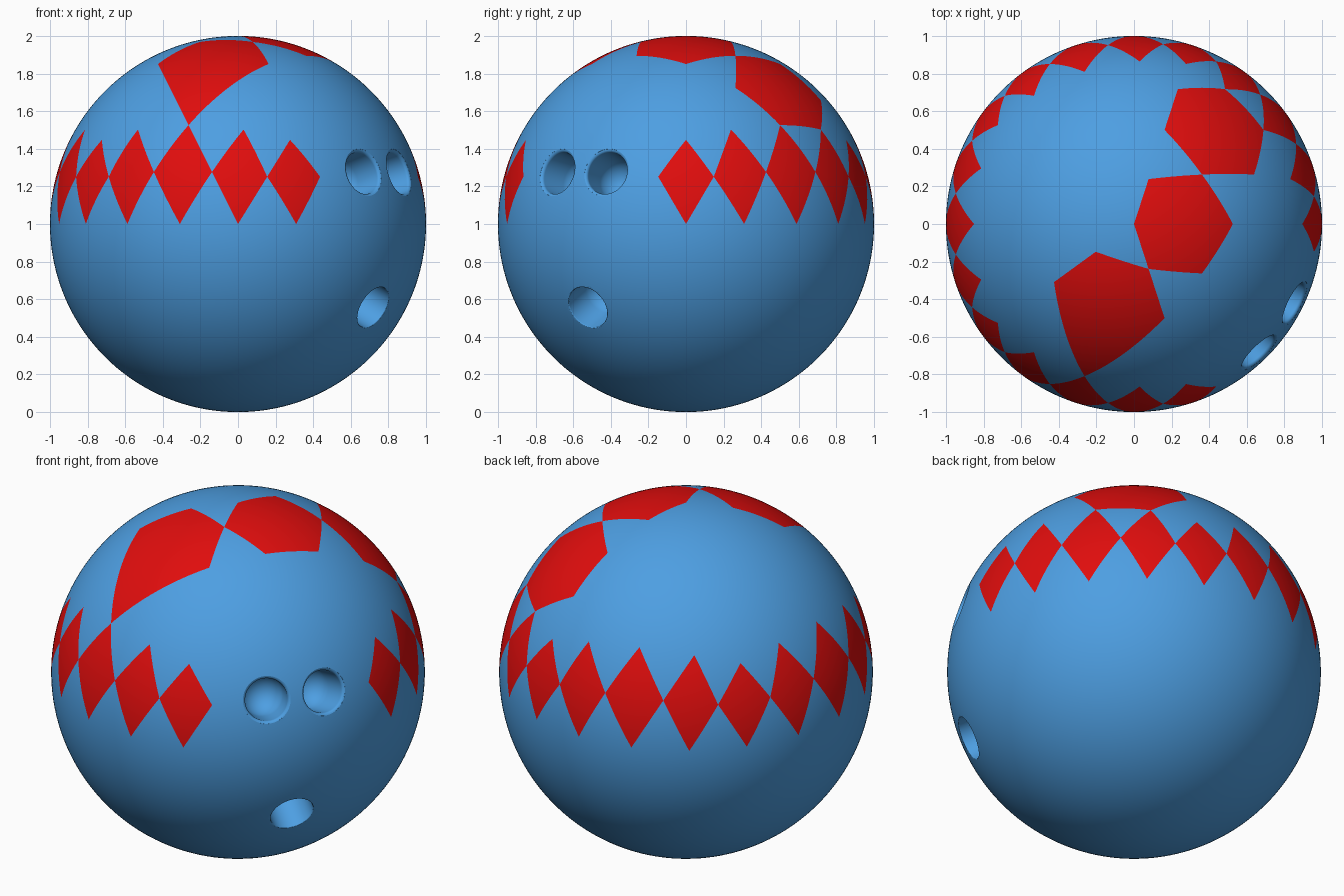
import bpy, bmesh, math
from mathutils import Vector

if "Cube" in bpy.data.objects:
    bpy.data.objects.remove(bpy.data.objects["Cube"])


def material(name, rgb):
    m = bpy.data.materials.new(name)
    m.diffuse_color = (*rgb, 1)
    m.use_nodes = True
    m.node_tree.nodes["Principled BSDF"].inputs["Base Color"].default_value = m.diffuse_color
    return m


blue = material("ball blue", (0.075, 0.345, 0.76))
red = material("pattern red", (0.75, 0.004, 0.004))


def polar(azimuth, z):
    """Unit direction from an azimuth in degrees and a height."""
    a, r = math.radians(azimuth), math.sqrt(1 - z * z)
    return Vector((r * math.cos(a), r * math.sin(a), z))


def make_object(name, bm, mats):
    me = bpy.data.meshes.new(name)
    bm.to_mesh(me)
    bm.free()
    for m in mats:
        me.materials.append(m)
    ob = bpy.data.objects.new(name, me)
    bpy.context.collection.objects.link(ob)
    return ob


# Ball: coarse geodesic cells are coloured first, then refined to a smooth sphere
bm = bmesh.new()
bmesh.ops.create_icosphere(bm, subdivisions=3, radius=1)
for v in bm.verts:
    v.co.normalize()

# Diamond band: both cells beside each edge of the ring above the equator,
# with a gap where the finger holes are
for f in bm.faces:
    ring = [v for v in f.verts if 0.2 < v.co.z < 0.3]
    if len(ring) == 2:
        c = ring[0].co + ring[1].co
        if not -63 < math.degrees(math.atan2(c.y, c.x)) < -9:
            f.material_index = 1

# Three large hexagon patches: all cells around one vertex
for d in (polar(0, 0.968), polar(49.6, 0.724), polar(-108, 0.894)):
    centre = max(bm.verts, key=lambda v: v.co.dot(d))
    for f in centre.link_faces:
        f.material_index = 1

# Pointed tip joining the front patch to the diamond band
tip = polar(-108, 0.667)
max(bm.faces, key=lambda f: f.calc_center_median().normalized().dot(tip)).material_index = 1

bmesh.ops.subdivide_edges(bm, edges=bm.edges[:], cuts=7, use_grid_fill=True)
for v in bm.verts:
    v.co.normalize()
ball = make_object("ball", bm, [blue, red])


# Finger and thumb holes: round-bottomed lathe cutters with a soft rim
def add_hole(bm, direction, radius, rim, depth, sides=48):
    outer = radius + rim
    top = -outer * outer / 2
    profile = []
    for i in range(9):
        t = math.radians(90 * i / 9)
        profile.append((radius * math.sin(t), -depth + 0.12 * (1 - math.cos(t))))
    for i in range(6):
        t = math.radians(80 * i / 5)
        profile.append((outer - rim * math.cos(t), top - rim + rim * math.sin(t)))
    profile.append((outer + 0.01, 0.03))
    rot = direction.to_track_quat('Z', 'Y').to_matrix()
    place = lambda x, y, h: bm.verts.new(rot @ Vector((x, y, h)) + direction)
    rings = []
    for r, h in profile[1:]:
        rings.append([place(r * math.cos(2 * math.pi * k / sides),
                            r * math.sin(2 * math.pi * k / sides), h) for k in range(sides)])
    base = place(0, 0, profile[0][1])
    for k in range(sides):
        n = (k + 1) % sides
        bm.faces.new((base, rings[0][n], rings[0][k]))
        for a, b in zip(rings, rings[1:]):
            bm.faces.new((a[k], a[n], b[n], b[k]))
    bm.faces.new(rings[-1])


bm = bmesh.new()
for azimuth in (-26.3, -45.7):
    add_hole(bm, polar(azimuth, 0.276), 0.115, 0.018, 0.27)
add_hole(bm, polar(-36, -0.447), 0.119, 0.005, 0.27)
bmesh.ops.recalc_face_normals(bm, faces=bm.faces[:])
cutter = make_object("hole_cutter", bm, [blue])
cutter.hide_render = True

mod = ball.modifiers.new("holes", 'BOOLEAN')
mod.operation = 'DIFFERENCE'
mod.solver = 'EXACT'
mod.object = cutter
bpy.context.view_layer.objects.active = ball
ball.select_set(True)
cutter.select_set(False)
bpy.ops.object.modifier_apply(modifier=mod.name)
bpy.data.objects.remove(cutter)

# Stand the ball on the ground
ball.location.z = 1
bpy.ops.object.shade_smooth_by_angle(angle=math.radians(35))
